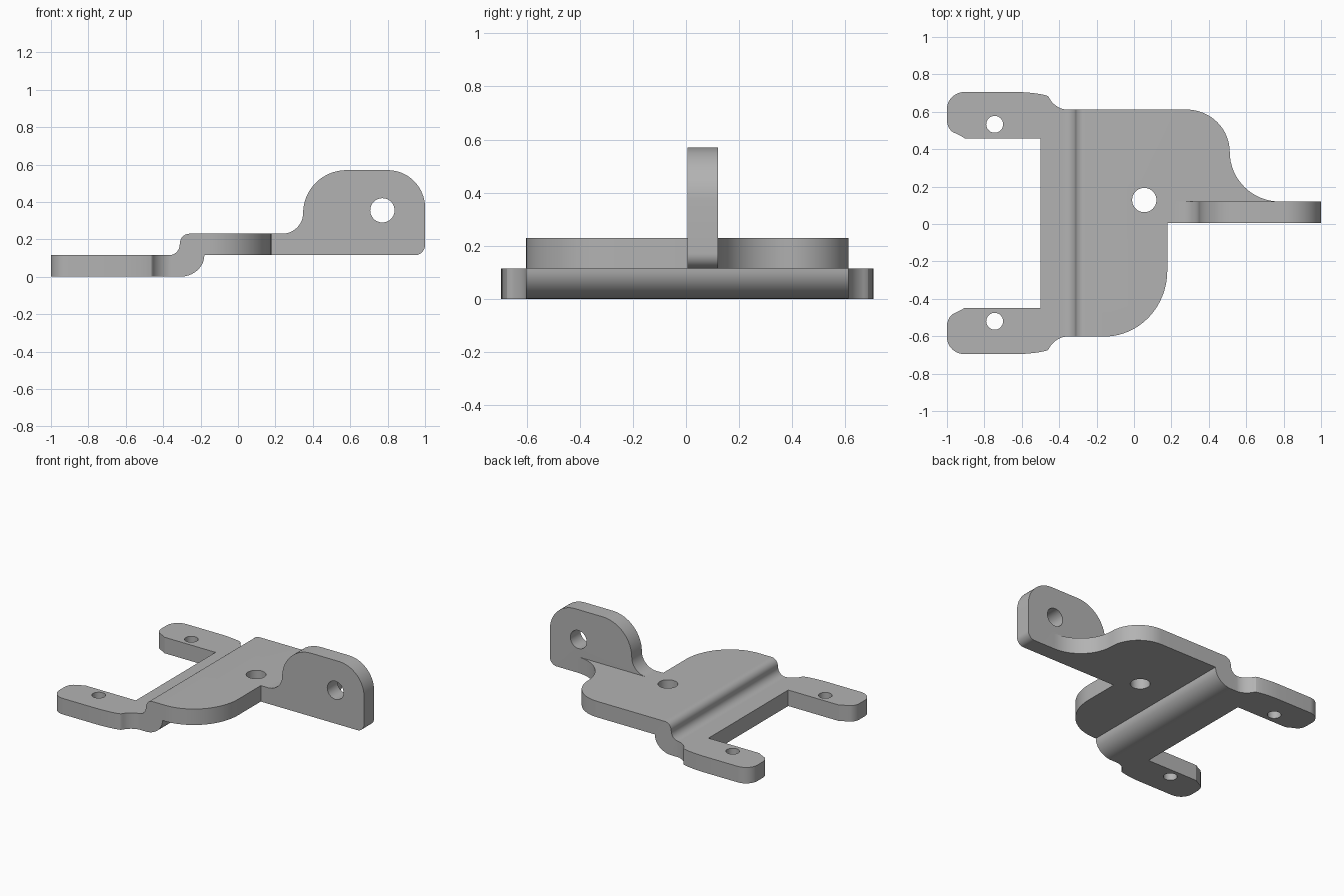
import bpy, bmesh, math
from mathutils import Vector

cube = bpy.data.objects.get("Cube")
if cube:
    bpy.data.objects.remove(cube, do_unlink=True)

steel = bpy.data.materials.new("grey_steel")
steel.use_nodes = True
GREY = (0.45, 0.45, 0.45, 1)
steel.diffuse_color = GREY
steel.node_tree.nodes["Principled BSDF"].inputs["Base Color"].default_value = GREY


def arc(start, corner, end, steps=12):
    """Quarter ellipse from start to end, tangent to the lines through corner."""
    a, c, b = Vector(start), Vector(corner), Vector(end)
    mid = a + b - c
    angles = [math.pi / 2 * i / steps for i in range(steps + 1)]
    return [tuple(mid + (a - mid) * math.cos(t) + (b - mid) * math.sin(t)) for t in angles]


def circle(x, y, r, steps=40):
    angles = [math.tau * i / steps for i in range(steps)]
    return [(x + r * math.cos(t), y + r * math.sin(t)) for t in angles]


def extrude(name, outline, low, high, along):
    """Solid from a flat outline, extruded along y (outline is x, z) or z (outline is x, y)."""
    bm = bmesh.new()
    place = (lambda p: (p[0], low, p[1])) if along == "y" else (lambda p: (p[0], p[1], low))
    face = bm.faces.new([bm.verts.new(place(p)) for p in outline])
    move = (0, high - low, 0) if along == "y" else (0, 0, high - low)
    geom = bmesh.ops.extrude_face_region(bm, geom=[face])["geom"]
    bmesh.ops.translate(bm, vec=move, verts=[v for v in geom if isinstance(v, bmesh.types.BMVert)])
    bmesh.ops.recalc_face_normals(bm, faces=bm.faces)
    mesh = bpy.data.meshes.new(name)
    bm.to_mesh(mesh)
    bm.free()
    mesh.materials.append(steel)
    ob = bpy.data.objects.new(name, mesh)
    bpy.context.collection.objects.link(ob)
    return ob


def combine(target, tool, operation):
    mod = target.modifiers.new("combine", 'BOOLEAN')
    mod.operation, mod.object, mod.solver = operation, tool, 'EXACT'
    bpy.ops.object.select_all(action='DESELECT')
    bpy.context.view_layer.objects.active = target
    target.select_set(True)
    bpy.ops.object.modifier_apply(modifier=mod.name)
    bpy.data.objects.remove(tool, do_unlink=True)


# Stepped sheet profile, seen from the front
T, TOP = 0.115, 0.23
step = [(-1, 0)]
step += arc((-0.31, 0), (-0.18, 0), (-0.18, T))
step += [(1, T), (1, TOP)]
step += arc((-0.26, TOP), (-0.31, TOP), (-0.31, 0.18))
step += arc((-0.312, 0.17), (-0.312, T), (-0.37, T))
step += [(-1, T)]
bracket = extrude("bracket", step, -0.8, 0.8, "y")

# Outer edge of a mounting tab, from its inner corner round to the body
MID = 0.005
tab = [(-0.5, 0.453), (-0.905, 0.453), (-0.93, 0.468), (-0.97, 0.487)]
tab += arc((-0.978, 0.494), (-1, 0.512), (-1, 0.55), 4)
tab += arc((-1, 0.61), (-1, 0.701), (-0.905, 0.701))
tab += arc((-0.64, 0.701), (-0.52, 0.701), (-0.462, 0.68), 8)
tab += arc((-0.455, 0.672), (-0.425, 0.607), (-0.36, 0.607))
back_tab = [(x, MID + y) for x, y in tab]
front_tab = [(x, MID - y) for x, y in reversed(tab)]

# Plan outline
plan = list(back_tab)
plan += arc((0.28, 0.612), (0.512, 0.612), (0.512, 0.385), 16)
plan += arc((0.512, 0.385), (0.512, 0.12), (0.78, 0.12), 16)
plan += [(0.78, 0.06), (0.25, 0.06), (0.25, MID), (0.178, MID)]
plan += arc((0.178, -0.25), (0.178, -0.602), (-0.16, -0.602), 20)
plan += front_tab
combine(bracket, extrude("plan_cutter", plan, -0.2, 0.5, "z"), 'INTERSECT')

# Upright flange
flange = [(0.22, T)]
flange += arc((0.945, T), (1, T), (1, 0.17))
flange += arc((1, 0.37), (1, 0.57), (0.8, 0.57), 16)
flange += arc((0.58, 0.57), (0.348, 0.57), (0.348, 0.34), 16)
flange += arc((0.348, 0.34), (0.348, TOP), (0.235, TOP))
flange += [(0.22, TOP)]
combine(bracket, extrude("upright_flange", flange, MID, 0.12, "y"), 'UNION')

# Drilled holes
for x, y, r in ((0.055, 0.128, 0.065), (-0.745, 0.533, 0.045), (-0.745, -0.52, 0.045)):
    combine(bracket, extrude("hole_cutter", circle(x, y, r), -0.5, 1, "z"), 'DIFFERENCE')
combine(bracket, extrude("hole_cutter", circle(0.772, 0.355, 0.065), -0.5, 0.5, "y"), 'DIFFERENCE')

bpy.context.view_layer.objects.active = bracket
bracket.select_set(True)
bpy.ops.object.shade_smooth_by_angle(angle=math.radians(30))
